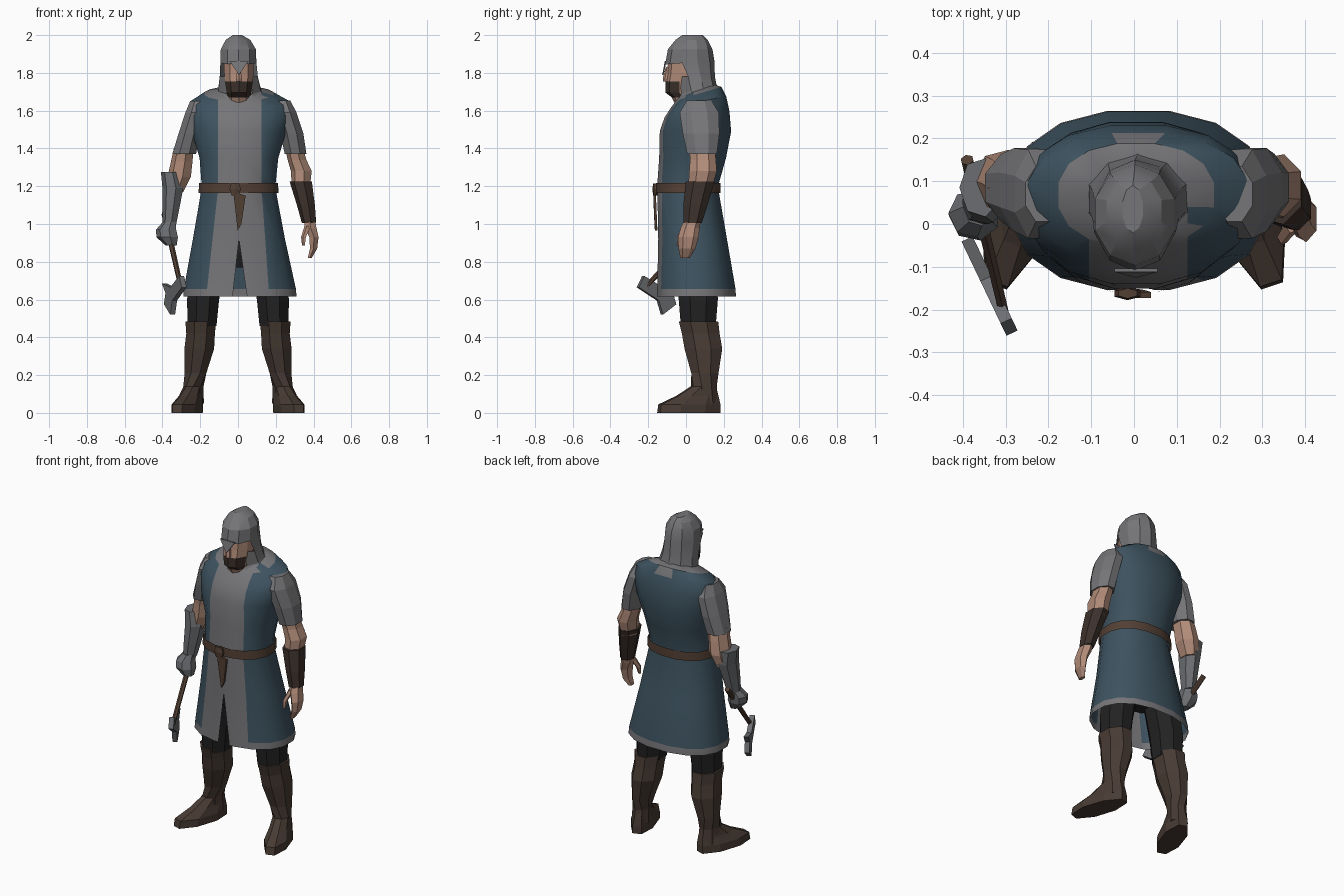
import bpy, bmesh, math
from mathutils import Vector

cube = bpy.data.objects.get("Cube")
if cube:
    bpy.data.objects.remove(cube, do_unlink=True)


def material(name, r, g, b):
    m = bpy.data.materials.new(name)
    m.use_nodes = True
    m.diffuse_color = (r, g, b, 1)
    bsdf = m.node_tree.nodes["Principled BSDF"]
    bsdf.inputs["Base Color"].default_value = (r, g, b, 1)
    bsdf.inputs["Roughness"].default_value = 0.9
    return m


GREY = material("grey mail", 0.18, 0.18, 0.19)
BLUE = material("slate blue cloth", 0.047, 0.085, 0.115)
SKIN = material("skin", 0.44, 0.26, 0.19)
BOOT = material("brown boot leather", 0.065, 0.044, 0.034)
BELT = material("belt leather", 0.085, 0.05, 0.034)
DARK = material("dark leather", 0.045, 0.03, 0.024)
BLACK = material("black trousers", 0.016, 0.016, 0.017)
STEEL = material("steel", 0.15, 0.155, 0.165)


def finish(name, bm, mats, smooth=None):
    bmesh.ops.recalc_face_normals(bm, faces=bm.faces)
    me = bpy.data.meshes.new(name)
    bm.to_mesh(me)
    bm.free()
    ob = bpy.data.objects.new(name, me)
    bpy.context.collection.objects.link(ob)
    for m in mats:
        me.materials.append(m)
    if smooth:
        bpy.ops.object.select_all(action='DESELECT')
        ob.select_set(True)
        bpy.context.view_layer.objects.active = ob
        bpy.ops.object.shade_smooth_by_angle(angle=math.radians(smooth))
    return ob


def loft_mesh(rings, sides=8, power=1.0, top=True, bottom=True):
    """Rings are (x, y, z, rx, ry, turn, slope along y)."""
    bm = bmesh.new()
    rows = []
    for ring in rings:
        cx, cy, cz, rx, ry, turn, slope = (tuple(ring) + (0, 0))[:7]
        row = []
        for i in range(sides):
            a = 2 * math.pi * (i + 0.5) / sides
            c, s = math.cos(a), math.sin(a)
            u = rx * math.copysign(abs(c) ** power, c)
            v = ry * math.copysign(abs(s) ** power, s)
            x = u * math.cos(turn) - v * math.sin(turn)
            y = u * math.sin(turn) + v * math.cos(turn)
            row.append(bm.verts.new((cx + x, cy + y, cz + slope * y)))
        rows.append(row)
    for a, b in zip(rows, rows[1:]):
        for i in range(sides):
            j = (i + 1) % sides
            bm.faces.new((a[i], a[j], b[j], b[i]))
    if bottom:
        bm.faces.new(rows[0])
    if top:
        bm.faces.new(rows[-1])
    return bm


def loft(name, mat, rings, sides=8, smooth=None, **kw):
    return finish(name, loft_mesh(rings, sides, **kw), [mat], smooth)


def plate(name, mat, pts, depth):
    """Flat outline given thickness along the depth vector."""
    bm = bmesh.new()
    d = Vector(depth)
    face = bm.faces.new([bm.verts.new(Vector(p) - d / 2) for p in pts])
    geo = bmesh.ops.extrude_face_region(bm, geom=[face])["geom"]
    bmesh.ops.translate(bm, vec=d, verts=[v for v in geo if isinstance(v, bmesh.types.BMVert)])
    return finish(name, bm, [mat])


def cut(bm, p, q, keep):
    """Cut selected faces along the line p-q in the xz plane."""
    faces = [f for f in bm.faces if keep(f.calc_center_median())]
    geom = set(faces)
    for f in faces:
        geom.update(f.edges)
        geom.update(f.verts)
    bmesh.ops.bisect_plane(bm, geom=list(geom), dist=1e-5, plane_co=(p[0], 0, p[1]),
                           plane_no=Vector((q[1] - p[1], 0, p[0] - q[0])).normalized())


# Tunic: one loft with a front slit, a pale front panel, hem and collar
bm = loft_mesh([
    (0.01, 0.055, 0.615, 0.305, 0.213), (0.01, 0.055, 0.655, 0.302, 0.211),
    (0.005, 0.035, 0.92, 0.248, 0.185), (0.003, 0.012, 1.16, 0.204, 0.166),
    (0.003, 0.012, 1.22, 0.200, 0.166), (0.005, 0.035, 1.35, 0.212, 0.180),
    (0.005, 0.050, 1.49, 0.255, 0.192), (0.01, 0.058, 1.58, 0.275, 0.175, 0, 0.1),
    (0.01, 0.065, 1.645, 0.262, 0.150, 0, 0.22), (0.005, 0.068, 1.69, 0.185, 0.122, 0, 0.3),
    (0.005, 0.06, 1.715, 0.09, 0.085, 0, 0.3)], 16, power=0.88, bottom=False)
SLIT, SLIT_R, SLIT_L = (0.005, 0.92), (-0.03, 0.6), (0.05, 0.6)


def panel(z):
    d = max(0, 1.19 - z)
    return -0.105 - 0.11 * d, 0.125 + 0.07 * d


for end in (SLIT_R, SLIT_L):
    cut(bm, SLIT, end, lambda c: c.y < -0.03 and c.z < 0.91)
for side in (0, 1):
    cut(bm, (panel(0.6)[side], 0.6), (panel(1.19)[side], 1.19),
        lambda c: c.y < 0 and c.z < 1.17)
    cut(bm, (panel(1.2)[side], 1.2), (panel(1.7)[side], 1.7),
        lambda c: c.y < 0.03 and c.z > 1.17)
slit_faces = []
for f in bm.faces:
    c = f.calc_center_median()
    t = (0.92 - c.z) / 0.32
    if c.y < -0.03 and t > 0 and 0.005 - 0.035 * t < c.x < 0.005 + 0.045 * t:
        slit_faces.append(f)
    lo, hi = panel(c.z)
    front = c.y < 0.03 and lo < c.x < hi
    collar = c.z > 1.65 and math.hypot(c.x, c.y - 0.06) < 0.155
    f.material_index = 0 if front or collar or c.z < 0.655 else 1
bmesh.ops.delete(bm, geom=slit_faces, context='FACES')
finish("tunic", bm, [GREY, BLUE], 35)

# Belt with knot and hanging strap
loft("belt", BELT, [(0.003, 0.012, 1.163, 0.216, 0.174), (0.003, 0.012, 1.218, 0.212, 0.174)],
     16, power=0.88, smooth=35, top=False, bottom=False)
loft("belt_knot", BELT, [(-0.015, -0.162, 1.15, 0.022, 0.012), (-0.015, -0.162, 1.185, 0.035, 0.016),
                         (-0.015, -0.162, 1.215, 0.025, 0.012)], 6)
plate("belt_strap", BELT, [(-0.025, -0.166, 1.17), (0.04, -0.166, 1.15), (0.03, -0.163, 1.08),
                           (0.018, -0.16, 1.0), (-0.002, -0.158, 0.965), (-0.012, -0.163, 1.06)],
      (0, 0.014, 0))

# Head: face with a dark beard
bm = loft_mesh([
    (0.005, 0.03, 1.60, 0.07, 0.07), (0.005, 0.01, 1.67, 0.065, 0.085),
    (0.005, 0.0, 1.695, 0.068, 0.108), (0.005, 0.0, 1.755, 0.078, 0.108),
    (0.005, 0.005, 1.80, 0.082, 0.104), (0.005, 0.01, 1.88, 0.082, 0.104)], 10)
for f in bm.faces:
    c = f.calc_center_median()
    f.material_index = 1 if 1.675 < c.z < 1.755 and c.y < -0.02 else 0
finish("head", bm, [SKIN, DARK])
loft("nose", SKIN, [(0.005, -0.1, 1.755, 0.017, 0.022), (0.005, -0.1, 1.77, 0.018, 0.023),
                    (0.005, -0.095, 1.83, 0.009, 0.012)], 6)
plate("brow_guard", GREY, [(-0.045, -0.108, 1.862), (0.055, -0.108, 1.862), (0.005, -0.122, 1.79)],
      (0, 0.008, 0))

# Hood with an open face
bm = loft_mesh([
    (0.005, 0.062, 1.655, 0.165, 0.135, 0, 0.3), (0.008, 0.06, 1.71, 0.118, 0.102, 0, 0.25),
    (0.004, 0.045, 1.78, 0.106, 0.108), (0.002, 0.02, 1.855, 0.1, 0.13, 0, 0.08),
    (0.002, 0.022, 1.925, 0.098, 0.118), (0.0, 0.03, 1.975, 0.068, 0.085),
    (-0.003, 0.035, 2.0, 0.025, 0.055)], 10, bottom=False)
gone = [f for f in bm.faces if f.calc_center_median().y < -0.02
        and 1.69 < f.calc_center_median().z < 1.85]
bmesh.ops.delete(bm, geom=gone, context='FACES')
finish("hood", bm, [GREY], 25)

# Legs: trousers, boots and outward-turned feet
loft("hips", BLACK, [(0, 0.055, 0.77, 0.13, 0.1), (0, 0.05, 0.85, 0.19, 0.12),
                     (0, 0.045, 0.95, 0.17, 0.11)], 10)
for s, side in ((1, "left"), (-1, "right")):
    def leg(rings):
        return [(s * x, y, z, rx, ry, s * (r[0] if r else 0)) for x, y, z, rx, ry, *r in rings]
    loft(side + "_trouser_leg", BLACK, leg([
        (0.19, 0.065, 0.46, 0.082, 0.1), (0.185, 0.065, 0.6, 0.092, 0.112),
        (0.14, 0.06, 0.84, 0.1, 0.11)]), 8)
    loft(side + "_boot", BOOT, leg([
        (0.238, 0.1, 0.05, 0.055, 0.075, 0.3), (0.236, 0.095, 0.14, 0.052, 0.07, 0.3),
        (0.225, 0.1, 0.21, 0.062, 0.078), (0.205, 0.092, 0.34, 0.085, 0.108),
        (0.198, 0.078, 0.42, 0.082, 0.108), (0.197, 0.066, 0.485, 0.088, 0.113)]), 8)
    loft(side + "_foot", BOOT, leg([
        (0.27, 0.015, 0.0, 0.07, 0.182, 0.32), (0.268, 0.018, 0.045, 0.07, 0.178, 0.32),
        (0.25, 0.06, 0.09, 0.055, 0.12, 0.32), (0.238, 0.092, 0.14, 0.048, 0.07, 0.3)]), 8)

# Left arm: sleeve, elbow, bracer, open hand
loft("left_sleeve", GREY, [
    (0.305, 0.085, 1.37, 0.062, 0.085), (0.285, 0.08, 1.48, 0.066, 0.105),
    (0.252, 0.07, 1.59, 0.062, 0.112), (0.235, 0.07, 1.655, 0.045, 0.07)], 8)
loft("left_elbow", SKIN, [
    (0.335, 0.075, 1.19, 0.05, 0.065), (0.338, 0.09, 1.28, 0.058, 0.075),
    (0.315, 0.09, 1.34, 0.052, 0.07), (0.3, 0.085, 1.4, 0.05, 0.07)], 7)
loft("left_bracer", DARK, [
    (0.378, 0.035, 1.005, 0.04, 0.05), (0.362, 0.05, 1.1, 0.05, 0.066),
    (0.335, 0.075, 1.225, 0.062, 0.078)], 7)
loft("left_hand", SKIN, [
    (0.38, -0.005, 0.82, 0.012, 0.025), (0.4, 0.005, 0.87, 0.022, 0.045),
    (0.402, 0.012, 0.93, 0.028, 0.055), (0.385, 0.022, 0.98, 0.035, 0.05),
    (0.378, 0.035, 1.02, 0.034, 0.044)], 6)
loft("left_thumb", SKIN, [
    (0.347, -0.04, 0.885, 0.008, 0.01), (0.348, -0.03, 0.93, 0.014, 0.018),
    (0.37, 0.0, 0.99, 0.018, 0.022)], 5)

# Right arm: sleeve, elbow, steel gauntlet, fist
loft("right_sleeve", GREY, [
    (-0.285, 0.085, 1.37, 0.068, 0.085), (-0.257, 0.08, 1.48, 0.062, 0.105),
    (-0.225, 0.07, 1.59, 0.058, 0.112), (-0.212, 0.07, 1.65, 0.045, 0.07)], 8)
loft("right_elbow", SKIN, [
    (-0.33, 0.09, 1.17, 0.045, 0.06), (-0.308, 0.1, 1.25, 0.065, 0.075),
    (-0.295, 0.095, 1.33, 0.06, 0.072), (-0.285, 0.085, 1.4, 0.055, 0.07)], 7)
loft("right_gauntlet", STEEL, [
    (-0.363, 0.045, 0.99, 0.038, 0.046), (-0.352, 0.06, 1.09, 0.048, 0.062),
    (-0.342, 0.078, 1.19, 0.058, 0.076), (-0.358, 0.085, 1.275, 0.05, 0.07)], 7)
loft("right_fist", STEEL, [
    (-0.352, 0.015, 0.885, 0.03, 0.036), (-0.372, 0.018, 0.93, 0.06, 0.058),
    (-0.378, 0.025, 0.97, 0.056, 0.056), (-0.363, 0.04, 1.01, 0.036, 0.045)], 7)

# Axe: wooden handle and hooked head in one upright plane
start, end = Vector((-0.39, 0.15, 1.055)), Vector((-0.302, -0.215, 0.665))
bm = bmesh.new()
bmesh.ops.create_cone(bm, cap_ends=True, segments=6, radius1=0.016, radius2=0.013,
                      depth=(end - start).length)
bm.transform((end - start).to_track_quat('Z', 'Y').to_matrix().to_4x4())
bmesh.ops.translate(bm, vec=(start + end) / 2, verts=bm.verts)
finish("axe_handle", bm, [BELT])
outline = [(0, 0.685), (0.18, 0.635), (0.1, 0.575), (0.42, 0.52), (0.52, 0.595),
           (1, 0.665), (0.87, 0.725), (0.42, 0.665)]
plate("axe_head", STEEL, [(-0.39 + 0.105 * t, -0.035 - 0.22 * t, z) for t, z in outline],
      (0.026, 0.012, 0))
